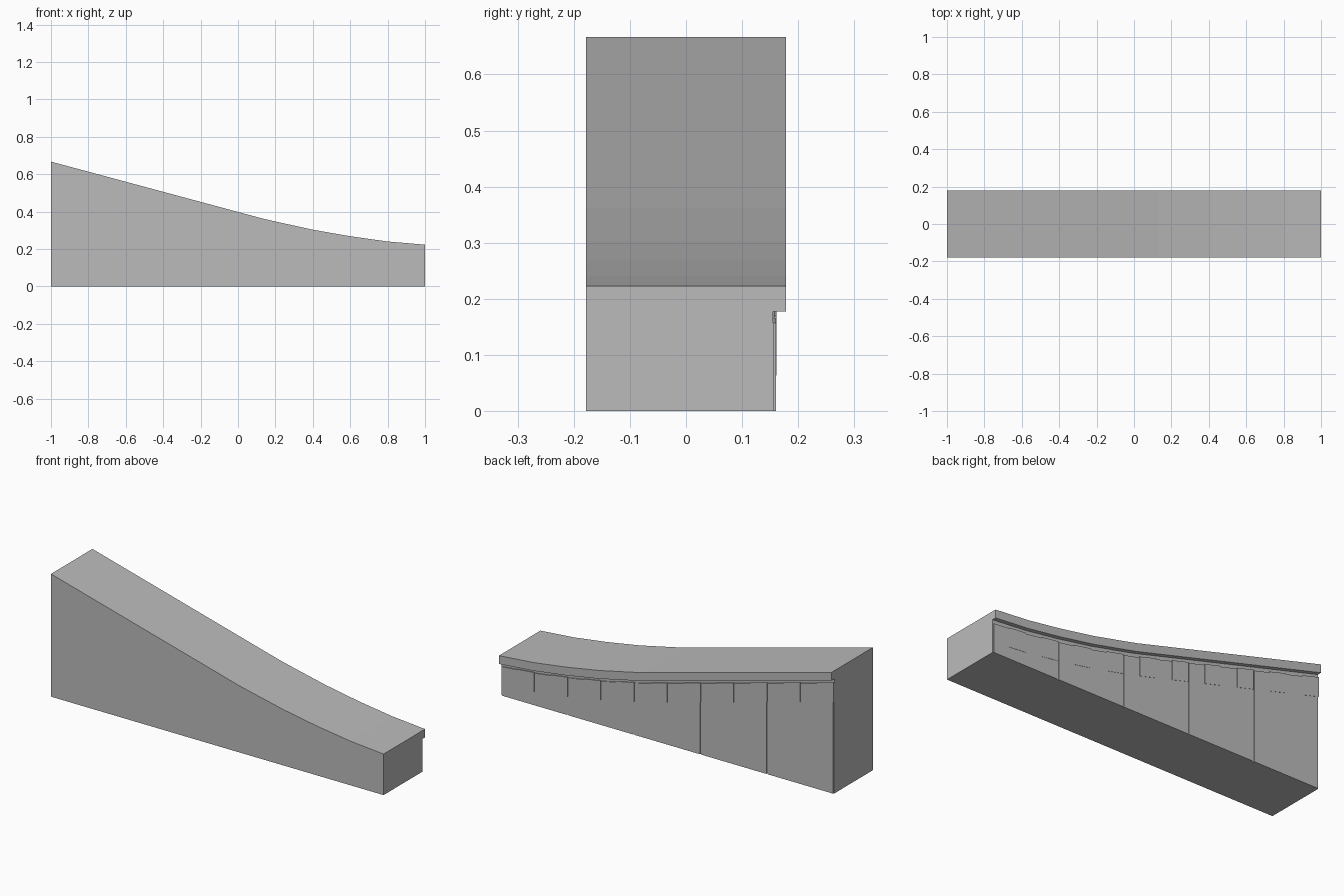
import bpy, bmesh

if "Cube" in bpy.data.objects:
    bpy.data.objects.remove(bpy.data.objects["Cube"])

grey = bpy.data.materials.new("concrete_grey")
grey.diffuse_color = (0.5, 0.5, 0.5, 1)
grey.use_nodes = True
grey.node_tree.nodes["Principled BSDF"].inputs["Base Color"].default_value = grey.diffuse_color

# Sloping top edge: straight, then easing out
TOP = [(-1, .667), (0, .398), (.13, .363), (.2, .347), (.4, .303),
       (.6, .268), (.8, .24), (1, .223)]
FRONT, BACK, LIP = -.178, .16, .178


def top_z(x):
    for (x0, z0), (x1, z1) in zip(TOP, TOP[1:]):
        if x <= x1:
            return z0 + (z1 - z0) * (x - x0) / (x1 - x0)
    return TOP[-1][1]


def finish(name, bm):
    bmesh.ops.remove_doubles(bm, verts=bm.verts, dist=1e-5)
    bmesh.ops.recalc_face_normals(bm, faces=bm.faces)
    mesh = bpy.data.meshes.new(name)
    bm.to_mesh(mesh)
    bm.free()
    mesh.materials.append(grey)
    obj = bpy.data.objects.new(name, mesh)
    bpy.context.collection.objects.link(obj)


def loft(bm, sections):
    rings = [[bm.verts.new(p) for p in s] for s in sections]
    for a, b in zip(rings, rings[1:]):
        for i in range(len(a)):
            j = (i + 1) % len(a)
            quad = (a[i], a[j], b[j], b[i])
            # skip parts where two sections coincide
            if (a[i].co - b[i].co).length + (a[j].co - b[j].co).length > 1e-5:
                bm.faces.new(quad)
    bm.faces.new(rings[0])
    bm.faces.new(rings[-1])


# Ramp wall: overhanging lip, shadow groove below it, vertical seams at the back
def section(x, wall):
    t = top_z(x)
    yz = [(FRONT, 0), (FRONT, t), (LIP, t), (LIP, t - .045), (.155, t - .045),
          (.155, t - .066), (wall, t - .066), (wall, 0)]
    return [(x, y, z) for y, z in yz]


stations = [(x, 1, BACK) for x, z in TOP if x not in (-1, .2, .6, 1)]
for k in range(6):
    s = -1 + .4 * k
    lo, hi = max(s - .005, -1), min(s + .005, 1)
    if k > 0:
        stations.append((lo, 0, BACK))
    stations += [(lo, 1, .156), (hi, 2, .156)]
    if k < 5:
        stations.append((hi, 3, BACK))
stations.sort()
bm = bmesh.new()
loft(bm, [section(x, w) for x, _, w in stations])
finish("ramp_wall", bm)

# Thin raised panels following the slope
bm = bmesh.new()
for k in range(10):
    x0 = -1 + .2 * k
    loft(bm, [[(x, BACK - .003, top_z(x) - .168), (x, BACK + .0015, top_z(x) - .168),
               (x, BACK + .0015, top_z(x) - .062), (x, BACK - .003, top_z(x) - .062)]
              for x in (x0, x0 + .1)])
finish("back_panels", bm)
